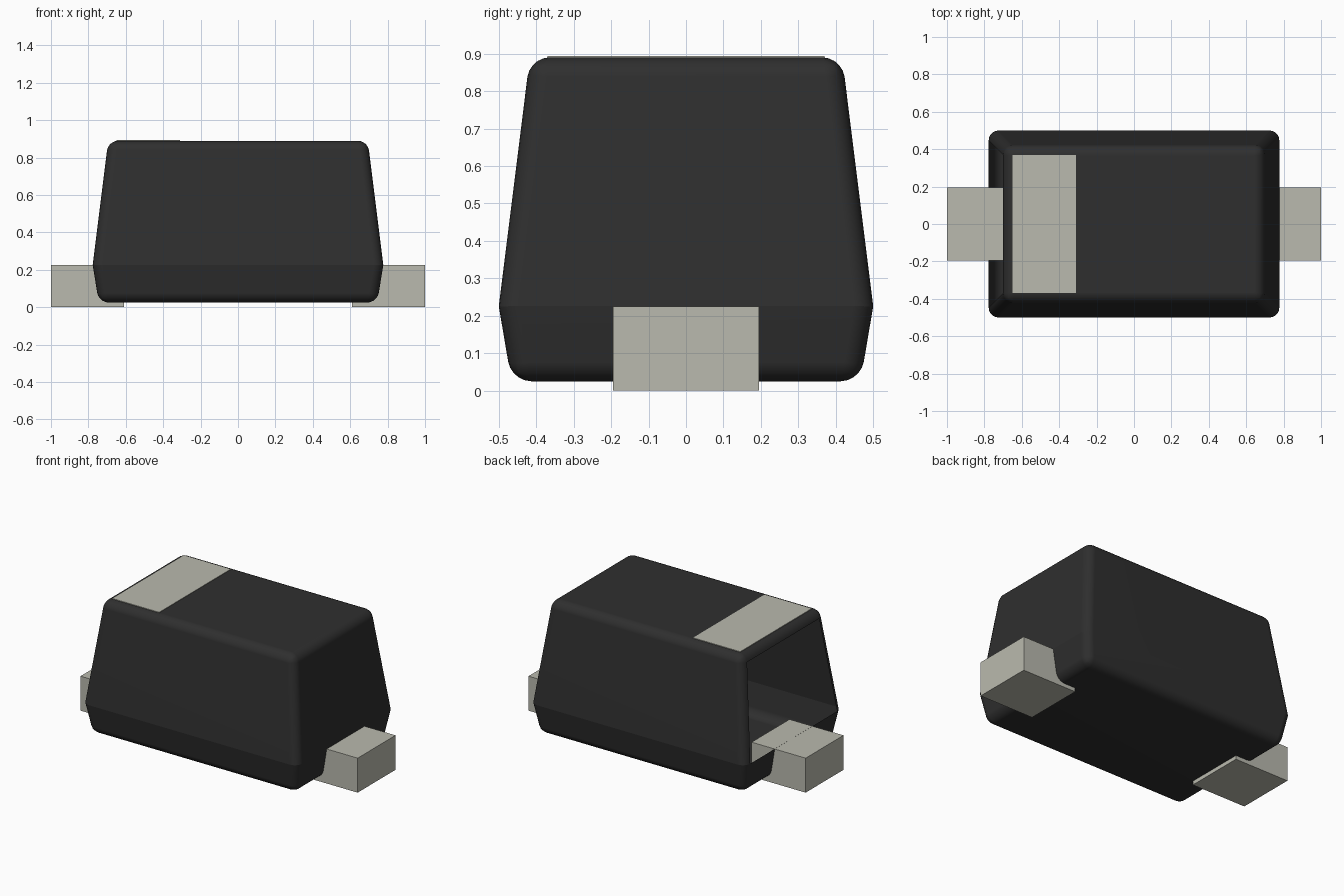
import bpy, bmesh

cube = bpy.data.objects.get("Cube")
if cube:
    bpy.data.objects.remove(cube, do_unlink=True)


def material(name, rgb):
    m = bpy.data.materials.new(name)
    m.use_nodes = True
    m.diffuse_color = (*rgb, 1)
    m.node_tree.nodes["Principled BSDF"].inputs["Base Color"].default_value = (*rgb, 1)
    return m


BLACK = material("black plastic", (0.028, 0.028, 0.028))
METAL = material("pale metal", (0.49, 0.49, 0.425))


def add_object(name, bm, mat):
    bmesh.ops.recalc_face_normals(bm, faces=bm.faces)
    mesh = bpy.data.meshes.new(name)
    bm.to_mesh(mesh)
    bm.free()
    mesh.materials.append(mat)
    obj = bpy.data.objects.new(name, mesh)
    bpy.context.collection.objects.link(obj)
    return obj


def box(name, lo, hi, mat):
    bm = bmesh.new()
    bmesh.ops.create_cube(bm, size=1)
    for v in bm.verts:
        v.co = [(a + b) / 2 + c * (b - a) for a, b, c in zip(lo, hi, v.co)]
    return add_object(name, bm, mat)


# Moulded body: three stacked rectangles, widest at the parting line
WAIST = 0.225
bm = bmesh.new()
rings = []
for hx, hy, z in ((0.744, 0.466, 0.025), (0.777, 0.5, WAIST), (0.694, 0.417, 0.89)):
    rings.append([bm.verts.new((sx * hx, sy * hy, z))
                  for sx, sy in ((-1, -1), (1, -1), (1, 1), (-1, 1))])
for low, high in zip(rings, rings[1:]):
    for i in range(4):
        j = (i + 1) % 4
        bm.faces.new((low[i], low[j], high[j], high[i]))
bm.faces.new(rings[0][::-1])
bm.faces.new(rings[-1])


def on_waist(edge):
    return all(abs(v.co.z - WAIST) < 0.002 for v in edge.verts)


# Round every edge but the parting line
bmesh.ops.bevel(bm, geom=[e for e in bm.edges if not on_waist(e)], offset=0.052,
                offset_type='OFFSET', segments=5, profile=0.5, affect='EDGES')
bm.normal_update()
for f in bm.faces:
    f.smooth = True
for e in bm.edges:
    if on_waist(e):
        e.smooth = False

# Open upper end panel above the right-hand terminal
panel = max((f for f in bm.faces if f.normal.x < -0.9 and f.calc_center_median().z > WAIST),
            key=lambda f: f.calc_area())
bmesh.ops.delete(bm, geom=[panel], context='FACES_ONLY')
body = add_object("body", bm, BLACK)
weighted = body.modifiers.new("even shading", 'WEIGHTED_NORMAL')
weighted.keep_sharp = True

# Terminals reaching under and into both ends
box("right_terminal", (-1.0, -0.195, 0), (-0.61, 0.195, WAIST), METAL)
box("left_terminal", (0.61, -0.195, 0), (1.0, 0.195, WAIST), METAL)

# Polarity band on top
box("polarity_band", (-0.65, -0.37, 0.887), (-0.31, 0.37, 0.893), METAL)
